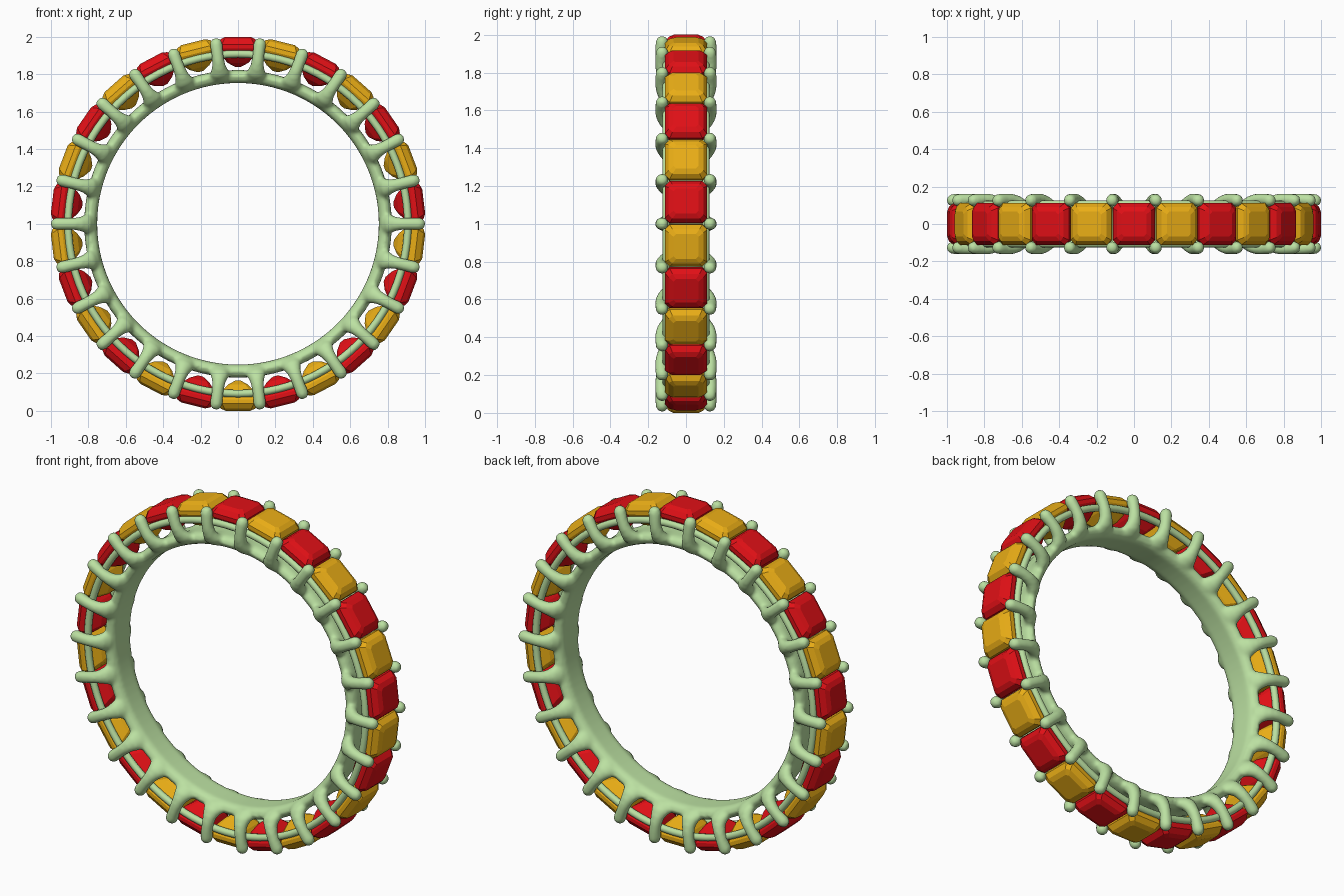
import bpy, bmesh
from math import sin, cos, pi, hypot
from mathutils import Vector

if "Cube" in bpy.data.objects:
    bpy.data.objects.remove(bpy.data.objects["Cube"])

COUNT = 26
STEP = 2 * pi / COUNT


def material(name, rgb):
    m = bpy.data.materials.new(name)
    m.diffuse_color = (*rgb, 1)
    m.use_nodes = True
    m.node_tree.nodes["Principled BSDF"].inputs["Base Color"].default_value = m.diffuse_color
    return m


METAL = material("pale_green_metal", (0.50, 0.75, 0.36))
RED = material("red_stone", (0.75, 0.005, 0.008))
YELLOW = material("yellow_stone", (0.82, 0.42, 0.008))


def place(a, t, y, r):
    """Ring coordinates: angle, tangential offset, depth, radius."""
    return Vector((r * cos(a) - t * sin(a), y, 1 + r * sin(a) + t * cos(a)))


def loft(bm, rings, closed=False):
    """Skin a list of point loops, capping the ends unless closed."""
    vs = [[bm.verts.new(p) for p in ring] for ring in rings]
    n = len(vs[0])
    pairs = list(zip(vs, vs[1:])) + ([(vs[-1], vs[0])] if closed else [])
    for a, b in pairs:
        for i in range(n):
            j = (i + 1) % n
            bm.faces.new((a[i], a[j], b[j], b[i]))
    if not closed:
        bm.faces.new(vs[0][::-1])
        bm.faces.new(vs[-1])


def finish(bm, name, mat, smooth):
    bmesh.ops.recalc_face_normals(bm, faces=bm.faces[:])
    me = bpy.data.meshes.new(name)
    bm.to_mesh(me)
    bm.free()
    me.materials.append(mat)
    for p in me.polygons:
        p.use_smooth = smooth
    ob = bpy.data.objects.new(name, me)
    bpy.context.collection.objects.link(ob)
    return ob


def lathe(bm, profile, segs=104):
    loft(bm, [[place(2 * pi * k / segs, 0, y, r) for r, y in profile]
              for k in range(segs)], closed=True)


# Shank: inner band with claws flowing out of it
bm = bmesh.new()
lathe(bm, [(0.753, -0.06), (0.753, 0.06), (0.765, 0.085), (0.79, 0.097),
           (0.812, 0.085), (0.822, 0.06), (0.822, -0.06), (0.812, -0.085),
           (0.79, -0.097), (0.765, -0.085)])

# Claw path: radius, depth, thickness, tangential flare
CLAW = [(0.790, 0.040, 0.036, 1.8), (0.797, 0.080, 0.036, 1.7),
        (0.815, 0.105, 0.036, 1.4), (0.845, 0.122, 0.034, 1.1),
        (0.880, 0.130, 0.033, 1.0), (0.920, 0.132, 0.032, 1.0),
        (0.955, 0.128, 0.034, 1.0), (0.972, 0.126, 0.034, 1.0),
        (0.987, 0.125, 0.029, 1.0), (0.997, 0.124, 0.019, 1.0),
        (1.001, 0.124, 0.006, 1.0)]
for k in range(COUNT):
    for side in (-1, 1):
        rings = []
        for i, (r, y, w, flare) in enumerate(CLAW):
            p, q = CLAW[max(i - 1, 0)], CLAW[min(i + 1, len(CLAW) - 1)]
            dr, dy = q[0] - p[0], q[1] - p[1]
            d = hypot(dr, dy)
            rings.append([place(k * STEP, w * flare * sin(u),
                                side * (y + w * cos(u) * dr / d),
                                r - w * cos(u) * dy / d)
                          for u in (2 * pi * j / 14 for j in range(14))])
        loft(bm, rings)
shank = finish(bm, "shank_with_claws", METAL, True)
fuse = shank.modifiers.new("fuse", 'REMESH')
fuse.mode = 'VOXEL'
fuse.voxel_size = 0.0105
fuse.use_smooth_shade = True
soft = shank.modifiers.new("soften", 'SMOOTH')
soft.factor = 0.5
soft.iterations = 5

# Side rails under the stones
for name, y0 in (("front_rail", -0.105), ("back_rail", 0.105)):
    bm = bmesh.new()
    lathe(bm, [(0.908 + 0.02 * cos(u), y0 + 0.02 * sin(u))
               for u in (2 * pi * j / 12 for j in range(12))])
    finish(bm, name, METAL, True)

# Step-cut stones: radius, half width, corner cut
CUT = [(1.0, 0.066, 0.014), (0.988, 0.092, 0.020), (0.960, 0.112, 0.026),
       (0.938, 0.112, 0.026), (0.895, 0.088, 0.022), (0.860, 0.054, 0.014),
       (0.838, 0.014, 0.004)]
for k in range(COUNT):
    a = pi / 2 - k * STEP
    rings = []
    for r, h, c in CUT:
        s = h - c
        outline = [(h, s), (s, h), (-s, h), (-h, s),
                   (-h, -s), (-s, -h), (s, -h), (h, -s)]
        rings.append([place(a, t, y, r) for t, y in outline])
    bm = bmesh.new()
    loft(bm, rings)
    finish(bm, f"stone_{k + 1:02d}", YELLOW if k % 2 else RED, False)
